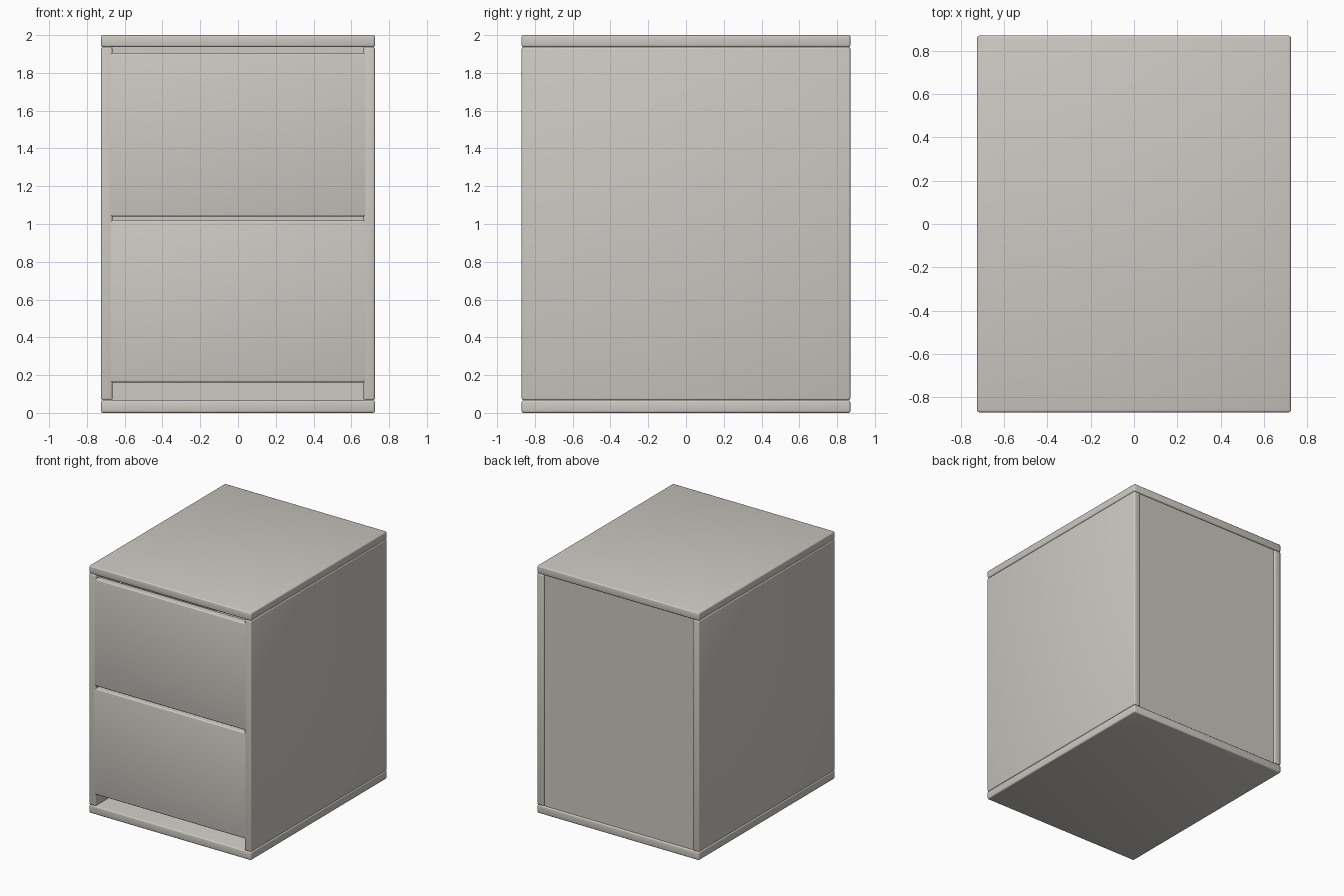
import bpy

cube = bpy.data.objects.get("Cube")
if cube:
    bpy.data.objects.remove(cube, do_unlink=True)

mat = bpy.data.materials.new("warm_grey_laminate")
mat.use_nodes = True
color = (0.61, 0.58, 0.54, 1)
mat.diffuse_color = color
mat.node_tree.nodes["Principled BSDF"].inputs["Base Color"].default_value = color

W, D, H = 0.725, 0.87, 2.0      # half width, half depth, height
T = 0.06                        # board thickness
BASE, LID = 0.067, 1.937        # top of the base, underside of the lid
INNER = W - T


def board(name, x, y, z, bevel=0.01):
    """Box between the given (low, high) limits, with softened edges."""
    limits = (x, y, z)
    bpy.ops.mesh.primitive_cube_add(size=1, location=[(a + b) / 2 for a, b in limits])
    ob = bpy.context.object
    ob.name = ob.data.name = name
    ob.scale = [b - a for a, b in limits]
    bpy.ops.object.transform_apply(location=False, rotation=False, scale=True)
    ob.data.materials.append(mat)
    if bevel:
        mod = ob.modifiers.new("soft_edges", "BEVEL")
        mod.width = bevel
        mod.segments = 3
        bpy.ops.object.modifier_apply(modifier=mod.name)
        bpy.ops.object.shade_smooth_by_angle()
    return ob


# Case
board("base_board", (-W, W), (-D, D), (0, BASE))
board("top_board", (-W, W), (-D, D), (LID, H))
board("left_side", (INNER, W), (-D, D), (BASE, LID))
board("right_side", (-W, -INNER), (-D, D), (BASE, LID))
board("back_panel", (-INNER, INNER), (D - T, D - 0.012), (BASE, LID), bevel=0)

# Drawers: fronts sit flush in the sides, with open boxes behind them
for name, low, high in (("lower", 0.162, 1.02), ("upper", 1.04, 1.905)):
    edge = INNER + 0.02
    board(name + "_drawer_front", (-edge, edge), (-D, -D + T), (low, high))
    x, back, floor, rim = INNER - 0.02, D - 0.12, low + 0.04, high - 0.12
    depth = (-D + T, back)
    board(name + "_drawer_floor", (-x, x), depth, (floor, floor + 0.02), 0)
    board(name + "_drawer_back", (-x, x), (back - 0.03, back), (floor, rim), 0)
    for side, s in (("left", 1), ("right", -1)):
        wall = sorted((s * x, s * (x - 0.03)))
        board(f"{name}_drawer_{side}_wall", wall, depth, (floor, rim), 0)
